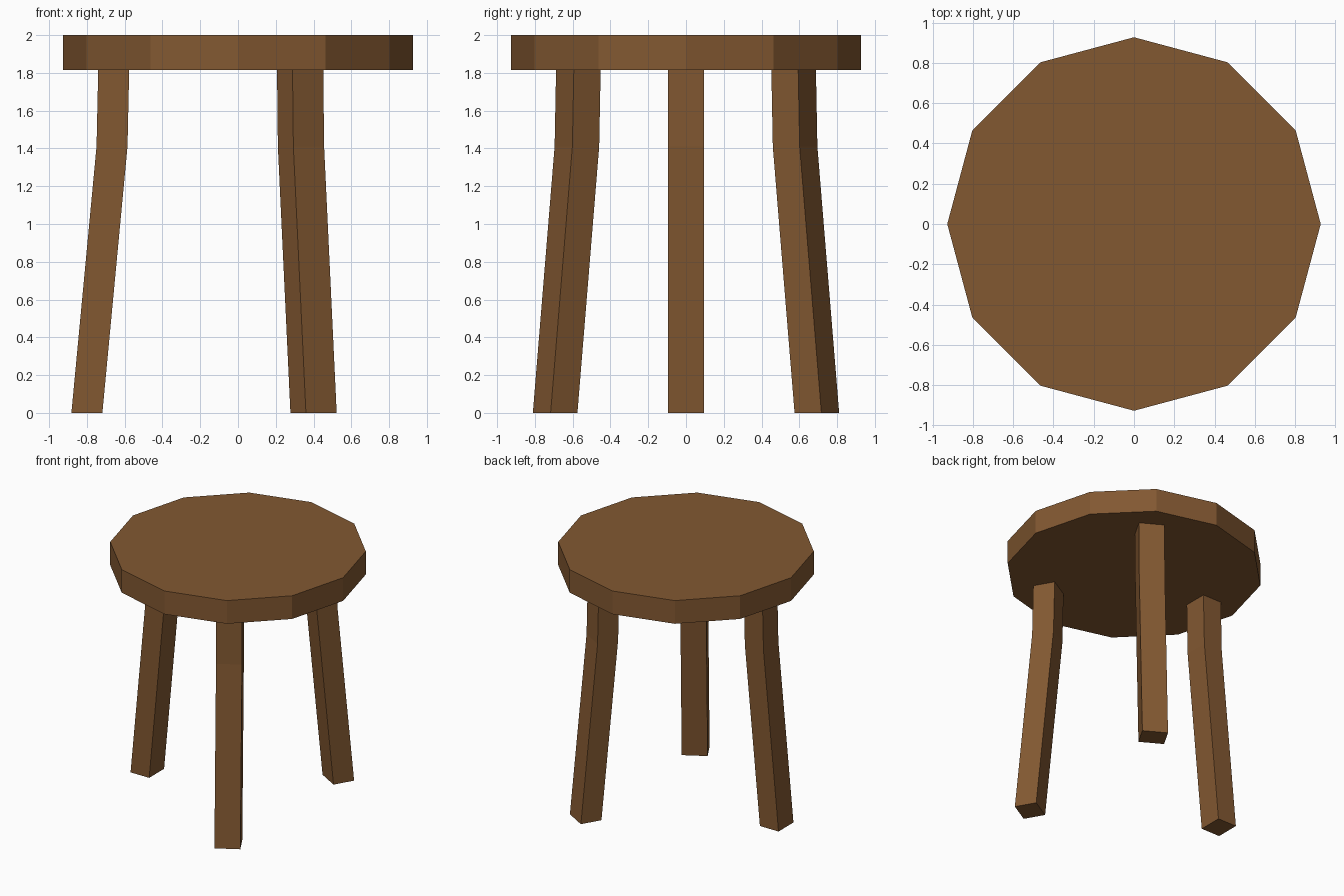
import bpy, bmesh, math
from mathutils import Matrix

if "Cube" in bpy.data.objects:
    bpy.data.objects.remove(bpy.data.objects["Cube"])

wood = bpy.data.materials.new("brown wood")
wood.diffuse_color = (0.225, 0.098, 0.031, 1)
wood.use_nodes = True
wood.node_tree.nodes["Principled BSDF"].inputs["Base Color"].default_value = wood.diffuse_color


def add_object(name, bm):
    bmesh.ops.recalc_face_normals(bm, faces=bm.faces)
    mesh = bpy.data.meshes.new(name)
    bm.to_mesh(mesh)
    bm.free()
    mesh.materials.append(wood)
    obj = bpy.data.objects.new(name, mesh)
    bpy.context.collection.objects.link(obj)
    return obj


def ring(bm, points, z):
    return [bm.verts.new((x, y, z)) for x, y in points]


def loft(bm, rings):
    n = len(rings[0])
    for a, b in zip(rings, rings[1:]):
        for i in range(n):
            j = (i + 1) % n
            bm.faces.new((a[i], a[j], b[j], b[i]))
    bm.faces.new(rings[0][::-1])
    bm.faces.new(rings[-1])


# Seat: twelve-sided disc with corners on the axes
SEAT_BOTTOM, SEAT_TOP, SEAT_RADIUS = 1.815, 2.0, 0.927
outline = [(SEAT_RADIUS * math.cos(math.tau * i / 12),
            SEAT_RADIUS * math.sin(math.tau * i / 12)) for i in range(12)]
bm = bmesh.new()
loft(bm, [ring(bm, outline, SEAT_BOTTOM), ring(bm, outline, SEAT_TOP)])
add_object("seat", bm)

# Legs: square posts, splayed below a slight bend, three around the seat
HALF_DEPTH, HALF_WIDTH = 0.082, 0.094
PATH = [(0.80, 0.0), (0.667, 1.41), (0.658, SEAT_BOTTOM + 0.002)]  # radius, height
for name, angle in (("left_leg", 180), ("front_right_leg", -60), ("back_right_leg", 60)):
    bm = bmesh.new()
    rings = []
    for r, z in PATH:
        square = [(r - HALF_DEPTH, -HALF_WIDTH), (r + HALF_DEPTH, -HALF_WIDTH),
                  (r + HALF_DEPTH, HALF_WIDTH), (r - HALF_DEPTH, HALF_WIDTH)]
        rings.append(ring(bm, square, z))
    loft(bm, rings)
    bm.transform(Matrix.Rotation(math.radians(angle), 4, 'Z'))
    add_object(name, bm)
